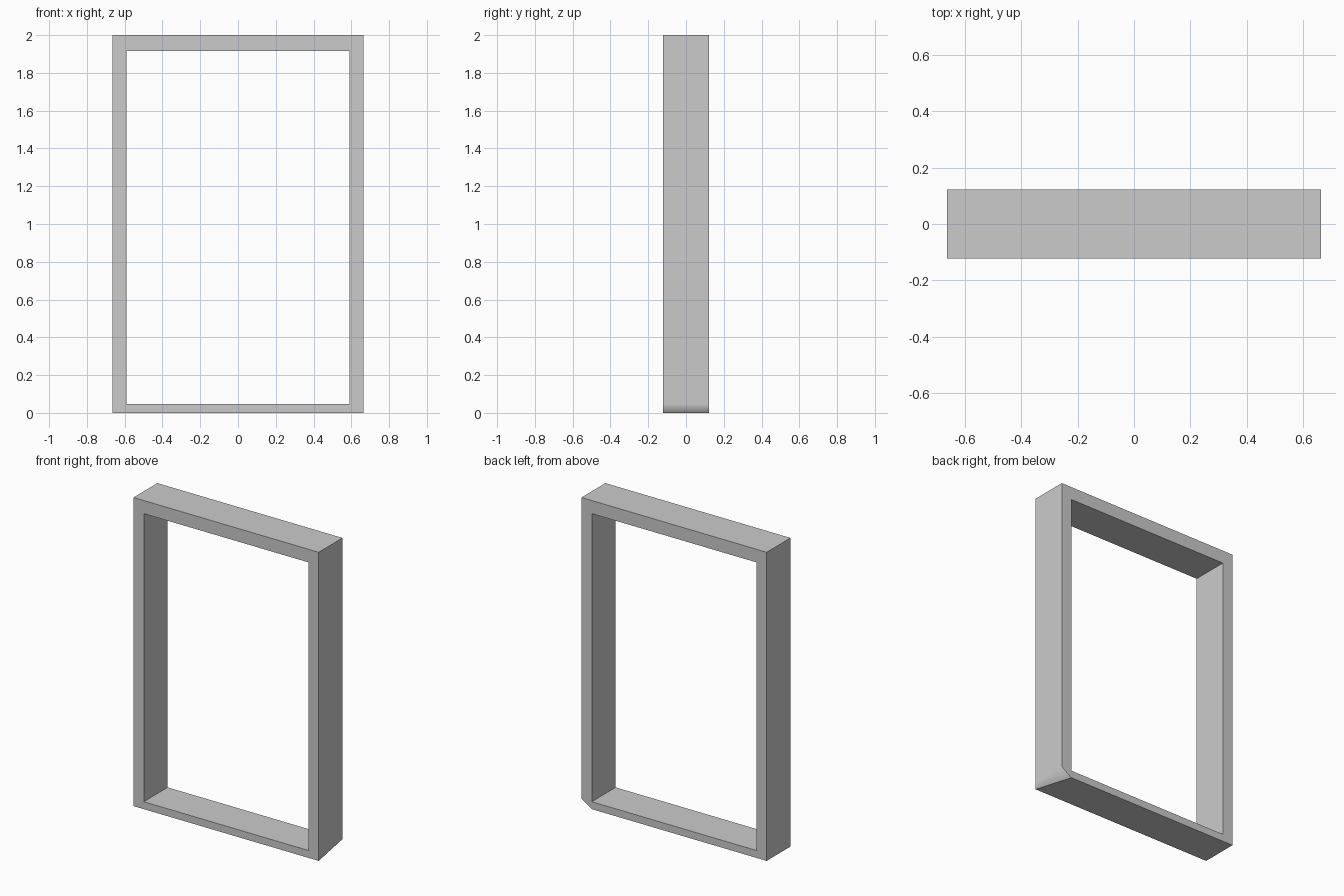
import bpy, bmesh
from math import radians
from mathutils import Vector

if "Cube" in bpy.data.objects:
    bpy.data.objects.remove(bpy.data.objects["Cube"])

XS = (-0.664, -0.59, 0.59, 0.664)   # outer / inner jamb lines
ZS = (0.0, 0.048, 1.915, 2.0)       # sill and head lines
D = 0.122                           # half depth

bm = bmesh.new()

# Front ring of eight cells around the opening
grid = [[bm.verts.new((x, -D, z)) for z in ZS] for x in XS]
ring = [bm.faces.new((grid[i][j], grid[i + 1][j], grid[i + 1][j + 1], grid[i][j + 1]))
        for i in range(3) for j in range(3) if (i, j) != (1, 1)]

# Extrude to the back, keeping the front faces
ext = bmesh.ops.extrude_face_region(bm, geom=ring, use_keep_orig=True)
back = [v for v in ext["geom"] if isinstance(v, bmesh.types.BMVert)]
bmesh.ops.translate(bm, verts=back, vec=(0, 2 * D, 0))


def back_vert(x, z):
    return min(back, key=lambda v: (v.co - Vector((x, D, z))).length)


# Clipped lower corner at the back right: corner collapses onto the sill
corner, sill = back_vert(XS[3], ZS[0]), back_vert(XS[2], ZS[0])
bmesh.ops.weld_verts(bm, targetmap={corner: sill})
bmesh.ops.recalc_face_normals(bm, faces=bm.faces)

mesh = bpy.data.meshes.new("window_frame")
bm.to_mesh(mesh)
bm.free()
frame = bpy.data.objects.new("window_frame", mesh)
bpy.context.collection.objects.link(frame)

# Soft shading only across the clipped corner
bpy.context.view_layer.objects.active = frame
frame.select_set(True)
bpy.ops.object.shade_smooth_by_angle(angle=radians(45))
weighted = frame.modifiers.new("weighted_normals", 'WEIGHTED_NORMAL')
weighted.keep_sharp = True
